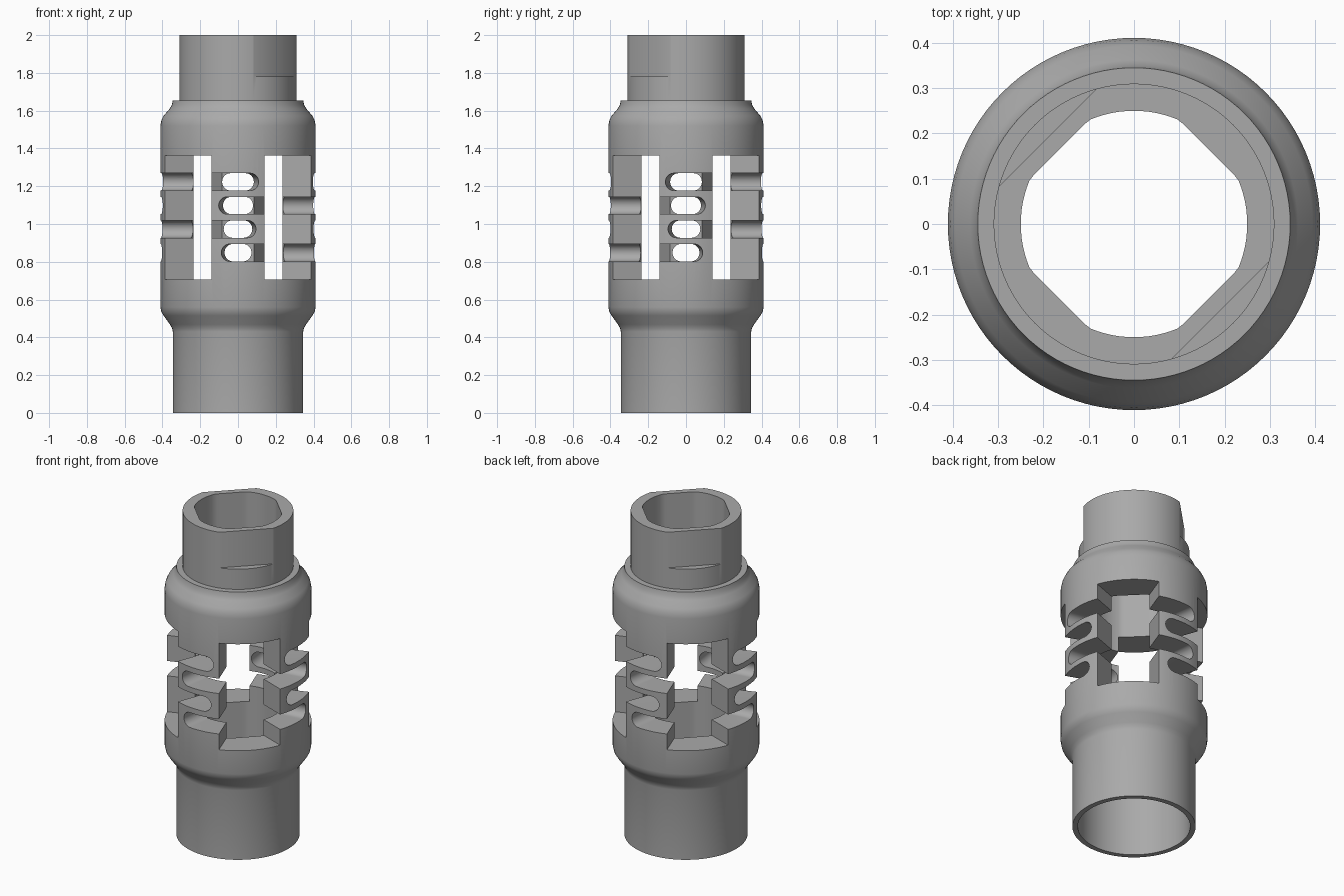
import bpy, bmesh
from math import radians, pi, sin, cos
from mathutils import Matrix, Vector

if "Cube" in bpy.data.objects:
    bpy.data.objects.remove(bpy.data.objects["Cube"])

SEGMENTS = 96
WINDOW_BOTTOM, WINDOW_TOP = 0.705, 1.363

metal = bpy.data.materials.new("plain grey metal")
metal.use_nodes = True
grey = (0.4, 0.4, 0.4, 1)
metal.diffuse_color = grey
metal.node_tree.nodes["Principled BSDF"].inputs["Base Color"].default_value = grey


def finish(name, bm):
    bmesh.ops.recalc_face_normals(bm, faces=bm.faces)
    mesh = bpy.data.meshes.new(name)
    bm.to_mesh(mesh)
    bm.free()
    obj = bpy.data.objects.new(name, mesh)
    bpy.context.collection.objects.link(obj)
    return obj


def lathe(name, profile):
    """Closed solid turned from (radius, height) points."""
    bm = bmesh.new()
    rings = [[bm.verts.new((r * cos(2 * pi * i / SEGMENTS), r * sin(2 * pi * i / SEGMENTS), z))
              for i in range(SEGMENTS)] for r, z in profile]
    for low, high in zip(rings, rings[1:]):
        for i in range(SEGMENTS):
            j = (i + 1) % SEGMENTS
            bm.faces.new((low[i], low[j], high[j], high[i]))
    bm.faces.new(rings[0])
    bm.faces.new(rings[-1])
    return finish(name, bm)


def prism(name, outline, extrude, turn=Matrix()):
    """Extruded outline of 3D points, then transformed."""
    bm = bmesh.new()
    base = bm.faces.new([bm.verts.new(p) for p in outline])
    grown = bmesh.ops.extrude_face_region(bm, geom=[base])["geom"]
    bmesh.ops.translate(bm, vec=Vector(extrude),
                        verts=[v for v in grown if isinstance(v, bmesh.types.BMVert)])
    bm.transform(turn)
    return finish(name, bm)


def spin(degrees):
    return Matrix.Rotation(radians(degrees), 4, "Z")


# Turned outer body
body = lathe("ported_sleeve", [
    (0.345, 0), (0.345, 0.43), (0.349, 0.448), (0.36, 0.468), (0.394, 0.515),
    (0.406, 0.535), (0.411, 0.56), (0.411, 1.52), (0.406, 1.548), (0.394, 1.573),
    (0.362, 1.61), (0.35, 1.63), (0.345, 1.655), (0.31, 1.655), (0.31, 2)])
cutters = []

# Wide lower socket and narrower bore with four diagonal flats
cutters.append(lathe("socket_cutter", [(0.315, -0.1), (0.315, 0.44)]))
bore = []
for i in range(SEGMENTS):
    a = 2 * pi * i / SEGMENTS
    from_flat = (a % (pi / 2)) - pi / 4
    r = min(0.25, 0.233 / cos(from_flat))
    bore.append((r * cos(a), r * sin(a), 0.3))
cutters.append(prism("bore_cutter", bore, (0, 0, 2)))

# Four radial windows between the pillars
half = radians(25)
wedge = [(0.1 * cos(half), -0.1 * sin(half), WINDOW_BOTTOM),
         (0.6 * cos(half), -0.6 * sin(half), WINDOW_BOTTOM),
         (0.6 * cos(half), 0.6 * sin(half), WINDOW_BOTTOM),
         (0.1 * cos(half), 0.1 * sin(half), WINDOW_BOTTOM)]
for k in range(4):
    cutters.append(prism("window_cutter", wedge, (0, 0, WINDOW_TOP - WINDOW_BOTTOM),
                         spin(45 + 90 * k)))

# Round-ended slots, alternating sides; facing pillars mirror each other
SLOT_RADIUS = 0.046
for k in range(4):
    for row in range(4):
        z = 1.223 - 0.125 * row
        side = (1 if k % 2 == 0 else -1) * (1 if row % 2 == 0 else -1)
        outline = [(0.15, -side * SLOT_RADIUS * sin(pi * s / 16),
                    z + SLOT_RADIUS * cos(pi * s / 16)) for s in range(17)]
        outline += [(0.15, side * 0.22, z - SLOT_RADIUS), (0.15, side * 0.22, z + SLOT_RADIUS)]
        cutters.append(prism("slot_cutter", outline, (0.35, 0, 0),
                             spin(90 * k - side * (9 - row))))

# Two opposite spanner flats on the top neck
for angle in (-45, 135):
    flat = [(0.27, -0.3, 1.78), (0.5, -0.3, 1.78), (0.5, 0.3, 1.78), (0.27, 0.3, 1.78)]
    cutters.append(prism("spanner_flat_cutter", flat, (0, 0, 0.4), spin(angle)))

# Cut everything, bake the result and drop the cutters
for cutter in cutters:
    cutter.hide_render = True
    mod = body.modifiers.new(cutter.name, "BOOLEAN")
    mod.operation = "DIFFERENCE"
    mod.solver = "EXACT"
    mod.object = cutter
graph = bpy.context.evaluated_depsgraph_get()
graph.update()
baked = bpy.data.meshes.new_from_object(body.evaluated_get(graph))
body.modifiers.clear()
body.data = baked
for cutter in cutters:
    bpy.data.objects.remove(cutter)

body.data.materials.clear()
body.data.materials.append(metal)
for face in body.data.polygons:
    face.material_index = 0

bpy.ops.object.select_all(action="DESELECT")
body.select_set(True)
bpy.context.view_layer.objects.active = body
bpy.ops.object.shade_smooth_by_angle(angle=radians(30))
